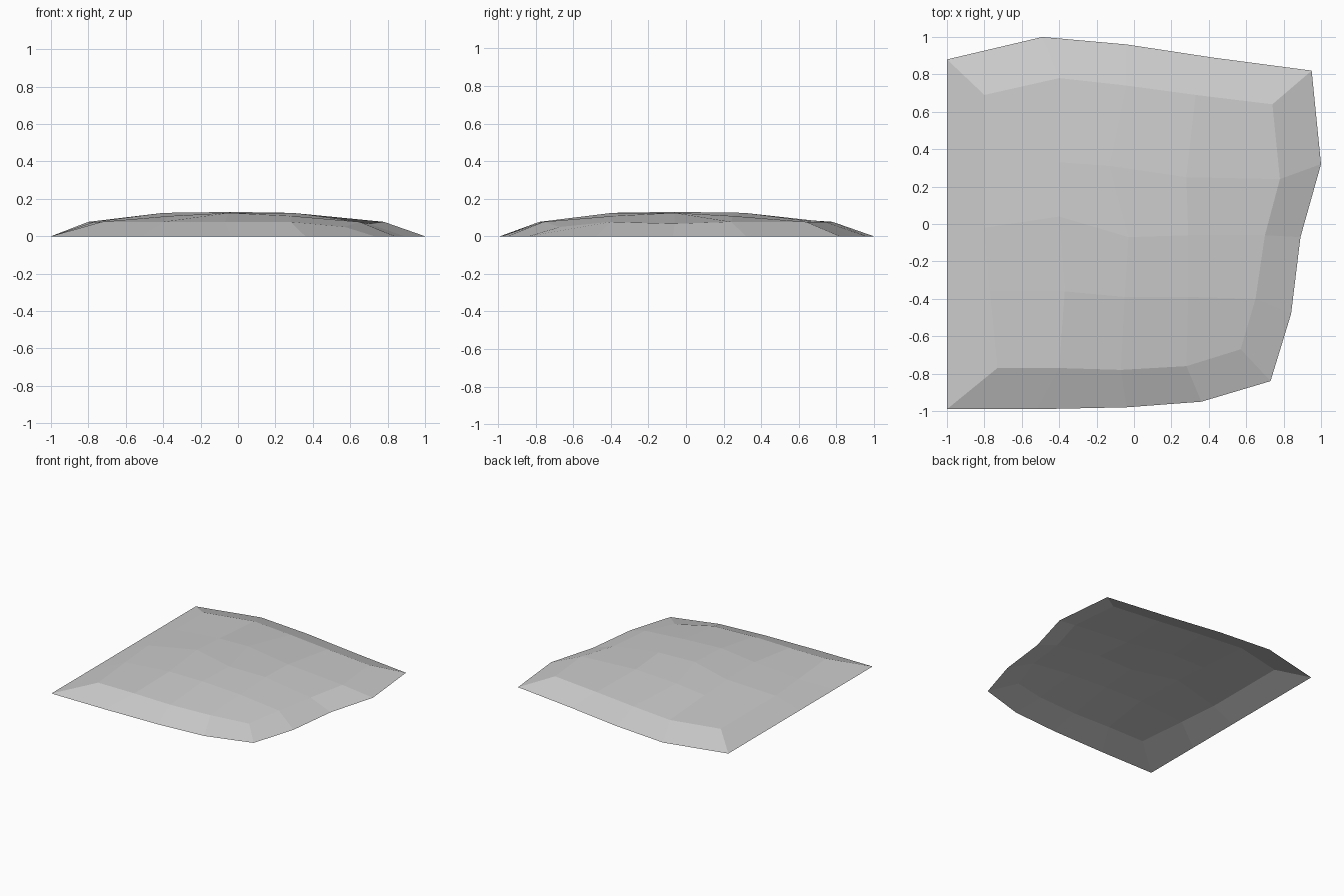
import bpy
import bmesh

default_cube = bpy.data.objects.get("Cube")
if default_cube:
    bpy.data.objects.remove(default_cube, do_unlink=True)


def make_material(name, colour):
    material = bpy.data.materials.new(name)
    material.use_nodes = True
    material.diffuse_color = colour
    material.node_tree.nodes["Principled BSDF"].inputs["Base Color"].default_value = colour
    return material


def crown_height(row, column):
    """Height of the raised patch: low at its border, highest in the middle."""
    if (row, column) == (0, 4):
        return 0.05
    if (row, column) == (2, 4):
        return 0.067
    if row in (0, 4) or column in (0, 4):
        return 0.077
    steps_from_centre = abs(row - 2) + abs(column - 2)
    return (0.13, 0.125, 0.108)[steps_from_centre]


# Raised patch, rows from front to back
crown_rows = [
    [(-.73, -.77), (-.40, -.77), (-.07, -.78), (.28, -.76), (.57, -.67)],
    [(-.77, -.36), (-.37, -.36), (-.05, -.39), (.29, -.39), (.65, -.40)],
    [(-.80, -.02), (-.40, .04), (-.03, -.07), (.29, -.06), (.70, -.06)],
    [(-.80, .32), (-.40, .33), (-.13, .31), (.28, .25), (.78, .24)],
    [(-.80, .69), (-.40, .78), (-.04, .74), (.33, .69), (.74, .64)],
]

# Ground outline, counter-clockwise from the front corner of the straight side
outline = [
    (-1, -.99), (-.52, -.99), (-.04, -.98), (.36, -.95),
    (.73, -.84), (.84, -.48), (.89, -.07), (1, .32),
    (.95, .82), (.42, .89), (-.04, .96), (-.49, 1),
    (-1, .88), (-1, .40), (-1, -.04), (-1, -.50),
]

bm = bmesh.new()
crown = [
    [bm.verts.new((x, y, crown_height(row, column)))
     for column, (x, y) in enumerate(points)]
    for row, points in enumerate(crown_rows)
]
rim = [bm.verts.new((x, y, 0)) for x, y in outline]

# Gently domed top faces
for lower, upper in zip(crown, crown[1:]):
    for column in range(len(lower) - 1):
        bm.faces.new((lower[column], lower[column + 1],
                      upper[column + 1], upper[column]))

# Sloping skirt joining the patch border to the ground outline
border = (crown[0][:-1] + [points[-1] for points in crown[:-1]]
          + crown[-1][:0:-1] + [points[0] for points in crown[:0:-1]])
for i, vert in enumerate(border):
    following = (i + 1) % len(border)
    bm.faces.new((rim[i], rim[following], border[following], vert))

mesh = bpy.data.meshes.new("ground_mound")
bm.to_mesh(mesh)
bm.free()
mesh.materials.append(make_material("stone grey", (0.6, 0.6, 0.6, 1)))
mound = bpy.data.objects.new("ground_mound", mesh)
bpy.context.collection.objects.link(mound)
